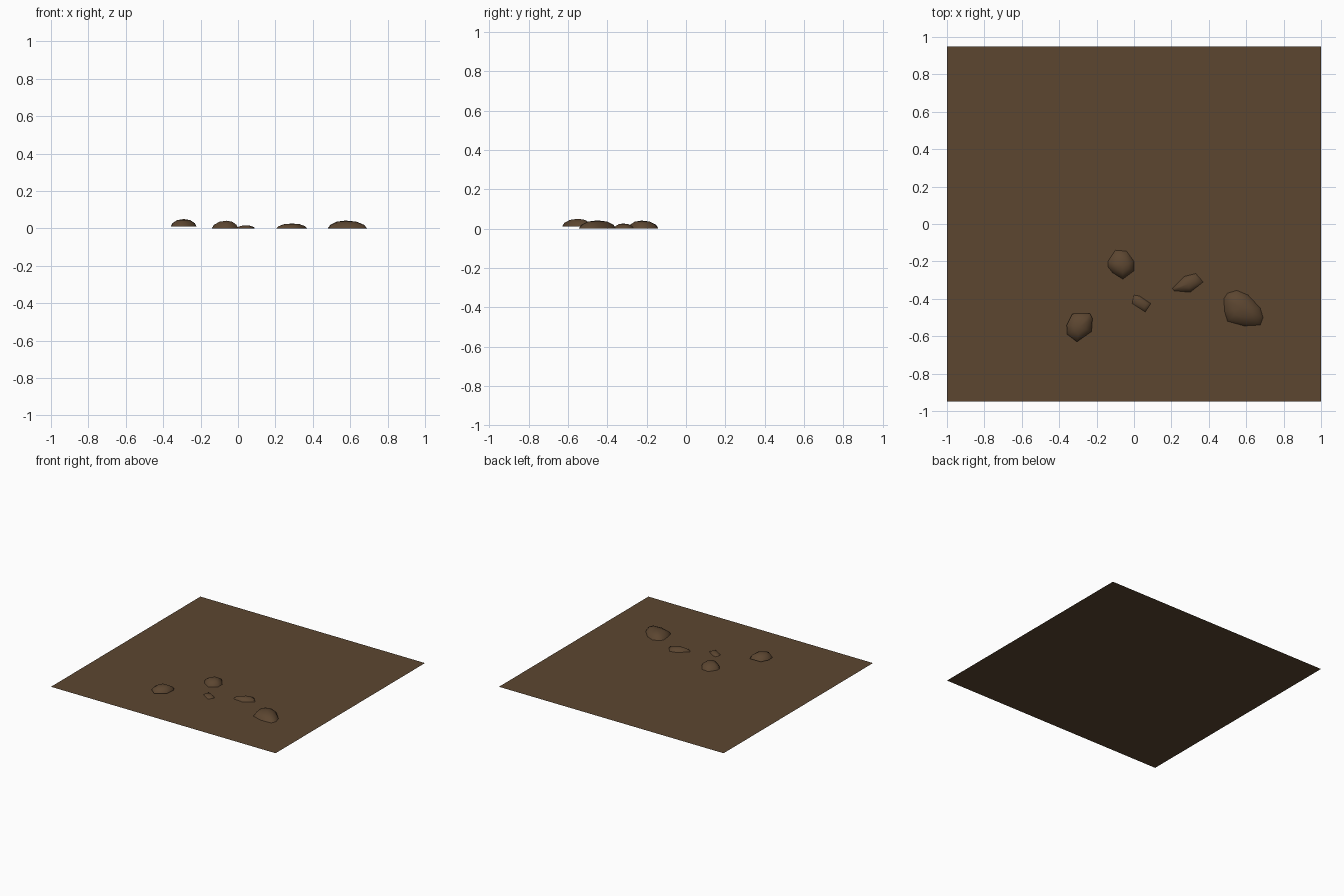
import bpy, bmesh
from mathutils import Vector

if "Cube" in bpy.data.objects:
    bpy.data.objects.remove(bpy.data.objects["Cube"])


def material(name, color):
    m = bpy.data.materials.new(name)
    m.diffuse_color = (*color, 1)
    m.use_nodes = True
    m.node_tree.nodes["Principled BSDF"].inputs["Base Color"].default_value = m.diffuse_color
    return m


soil = material("brown soil", (0.107, 0.061, 0.030))


def finish(bm, name, smooth=False):
    bmesh.ops.recalc_face_normals(bm, faces=bm.faces[:])
    me = bpy.data.meshes.new(name)
    bm.to_mesh(me)
    bm.free()
    me.materials.append(soil)
    for p in me.polygons:
        p.use_smooth = smooth
    ob = bpy.data.objects.new(name, me)
    bpy.context.collection.objects.link(ob)


# Flat ground sheet
bm = bmesh.new()
f = bm.faces.new([bm.verts.new((x, y, 0)) for x, y in
                  ((-1, -.95), (1, -.95), (1, .95), (-1, .95))])
me = bpy.data.meshes.new("ground_sheet")
bm.to_mesh(me)
bm.free()
me.materials.append(soil)
bpy.context.collection.objects.link(bpy.data.objects.new("ground_sheet", me))


# Half-buried stone: outline shrinks towards a rounded summit
def stone(name, outline, peak, height, base=0.0):
    bm = bmesh.new()
    top = Vector(peak)
    rings = []
    for scale, level in ((1, 0), (.86, .46), (.5, .86)):
        ring = []
        for p in outline:
            q = top.lerp(Vector(p), scale)
            ring.append(bm.verts.new((q.x, q.y, base + (height - base) * level)))
        rings.append(ring)
    n = len(outline)
    tip = bm.verts.new((*peak, height))
    for low, high in zip(rings, rings[1:]):
        for i in range(n):
            j = (i + 1) % n
            bm.faces.new((low[i], low[j], high[j], high[i]))
    for i in range(n):
        bm.faces.new((rings[-1][i], rings[-1][(i + 1) % n], tip))
    # outlines run clockwise, so flip to face outwards
    me = bpy.data.meshes.new(name)
    bmesh.ops.reverse_faces(bm, faces=bm.faces[:])
    bm.to_mesh(me)
    bm.free()
    me.materials.append(soil)
    for p in me.polygons:
        p.use_smooth = True
    bpy.context.collection.objects.link(bpy.data.objects.new(name, me))


stone("large_stone", [(.48, -.40), (.50, -.37), (.55, -.355), (.61, -.38), (.675, -.45),
                      (.69, -.50), (.675, -.54), (.59, -.545), (.50, -.52), (.485, -.47)],
      (.575, -.45), .042)
stone("back_stone", [(-.14, -.20), (-.10, -.14), (-.04, -.145), (0, -.20), (0, -.25),
                     (-.06, -.295), (-.115, -.26), (-.138, -.23)], (-.06, -.225), .041)
stone("left_stone", [(-.36, -.54), (-.33, -.48), (-.235, -.478), (-.222, -.505),
                     (-.227, -.575), (-.305, -.63), (-.357, -.59)], (-.29, -.55), .05, .01)
stone("flat_stone", [(.205, -.345), (.27, -.28), (.33, -.265), (.37, -.31), (.30, -.365),
                     (.215, -.357)], (.29, -.32), .026)
stone("pebble", [(-.01, -.425), (0, -.38), (.03, -.385), (.09, -.425), (.06, -.47)],
      (.045, -.425), .016)
